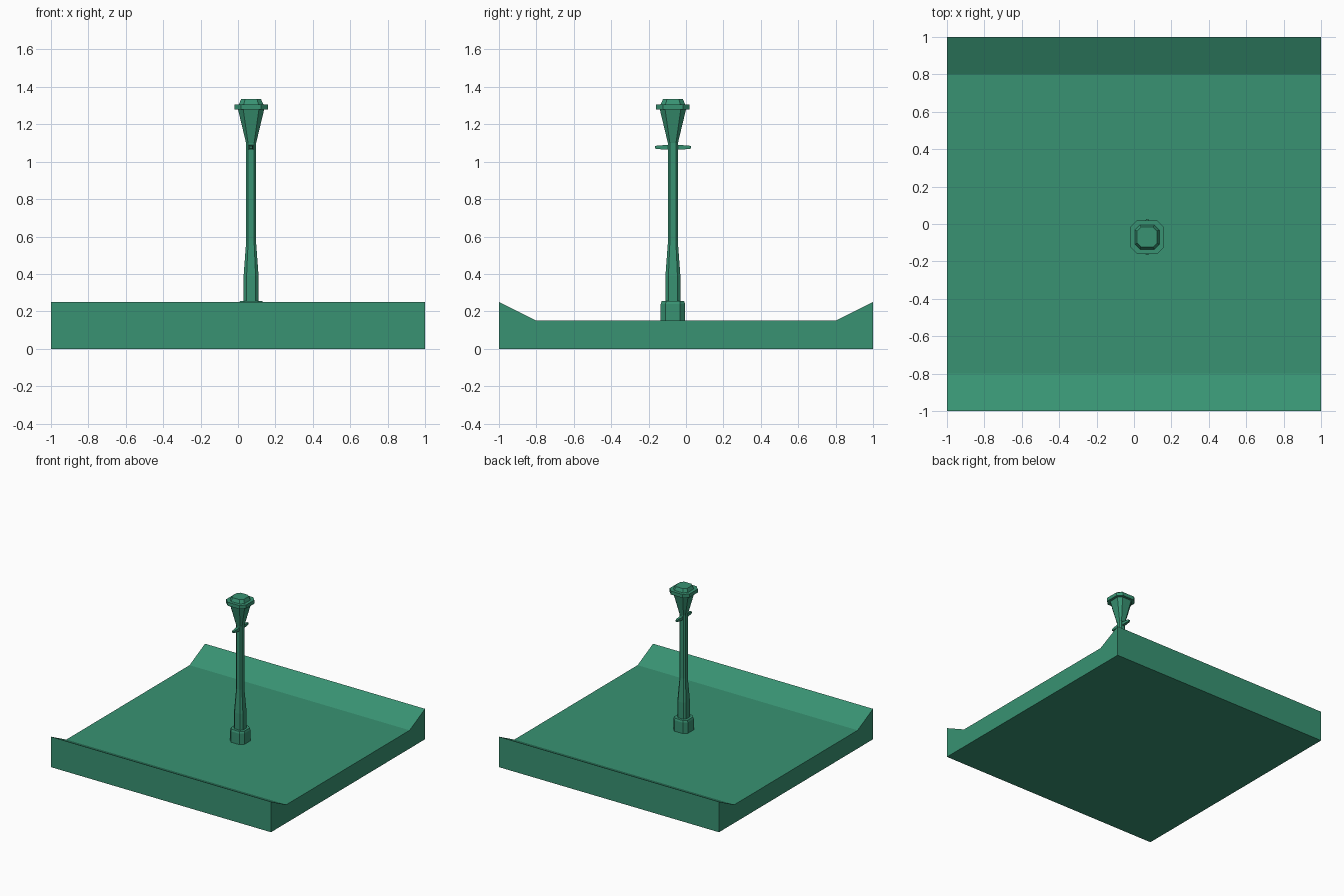
import bpy, bmesh

if "Cube" in bpy.data.objects:
    bpy.data.objects.remove(bpy.data.objects["Cube"])

CX, CY = 0.07, -0.07  # lamp post centre


def loft(name, rings):
    """Join equal-length point rings with quads and cap both ends."""
    bm = bmesh.new()
    loops = [[bm.verts.new(p) for p in r] for r in rings]
    n = len(loops[0])
    for a, b in zip(loops, loops[1:]):
        for i in range(n):
            j = (i + 1) % n
            bm.faces.new((a[i], a[j], b[j], b[i]))
    bm.faces.new(loops[0][::-1])
    bm.faces.new(loops[-1])
    bmesh.ops.recalc_face_normals(bm, faces=bm.faces)
    me = bpy.data.meshes.new(name)
    bm.to_mesh(me)
    bm.free()
    ob = bpy.data.objects.new(name, me)
    bpy.context.collection.objects.link(ob)
    me.materials.append(green)
    return ob


def chamfered(h, z, k=0.6):
    """Square ring of half-width h with cut corners."""
    c = h * k
    pts = [(h, -c), (h, c), (c, h), (-c, h), (-h, c), (-h, -c), (-c, -h), (c, -h)]
    return [(CX + x, CY + y, z) for x, y in pts]


def post_part(name, profile, k=0.6):
    return loft(name, [chamfered(h, z, k) for h, z in profile])


green = bpy.data.materials.new("green")
green.diffuse_color = (0.04, 0.29, 0.17, 1)
green.use_nodes = True
green.node_tree.nodes["Principled BSDF"].inputs["Base Color"].default_value = green.diffuse_color

# ground tile with raised banks at front and back
section = [(-1, 0), (1, 0), (1, 0.25), (0.8, 0.15), (-0.8, 0.15), (-1, 0.25)]
loft("ground_tile", [[(x, y, z) for y, z in section] for x in (-1, 1)])

# lamp post
post_part("plinth", [(0.065, 0.15), (0.065, 0.24), (0.06, 0.255)])
post_part("shaft", [(0.04, 0.25), (0.04, 0.39), (0.026, 0.58), (0.026, 1.11)])
post_part("lantern", [(0.027, 1.10), (0.07, 1.28)])
post_part("lantern_rim", [(0.09, 1.278), (0.09, 1.307)])
post_part("lantern_cap", [(0.066, 1.305), (0.053, 1.335)])

# ladder bar, thinner towards its ends
bar = []
for y, h in [(-0.097, 0.006), (-0.085, 0.009), (-0.03, 0.013),
             (0.03, 0.013), (0.085, 0.009), (0.097, 0.006)]:
    bar.append([(CX + sx * h, CY + y, 1.077 + sz * h)
                for sx, sz in ((-1, -1), (1, -1), (1, 1), (-1, 1))])
loft("ladder_bar", bar)
